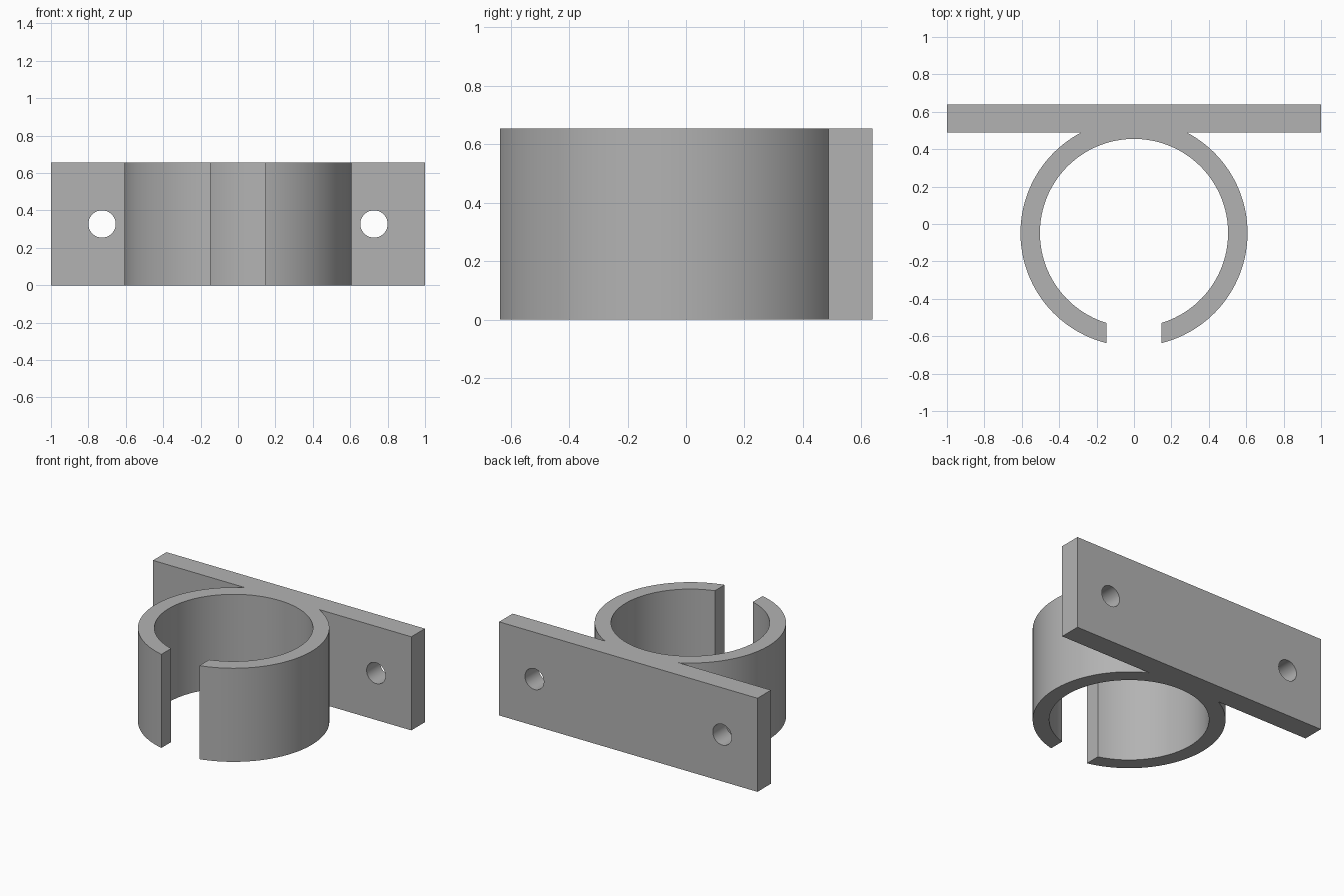
import bpy, bmesh, math

cube = bpy.data.objects.get("Cube")
if cube:
    bpy.data.objects.remove(cube, do_unlink=True)

HEIGHT, CENTRE_Y = 0.655, -0.048
OUTER, INNER, GAP = 0.607, 0.503, 0.147
PLATE_FRONT, PLATE_BACK = 0.488, 0.638
HOLE_X, HOLE_R = 0.727, 0.073

grey = bpy.data.materials.new("plain grey")
grey.use_nodes = True
colour = (0.45, 0.45, 0.45, 1)
grey.diffuse_color = colour
grey.node_tree.nodes["Principled BSDF"].inputs["Base Color"].default_value = colour


def arc(radius, start, end, steps):
    """Points on a circle about the clip axis, angles measured from +x."""
    angles = [start + (end - start) * i / steps for i in range(steps + 1)]
    return [(radius * math.cos(a), CENTRE_Y + radius * math.sin(a)) for a in angles]


# Clip outline: open ring merging into the flat mounting plate
join = math.asin((PLATE_FRONT - CENTRE_Y) / OUTER)
outer_tip = -math.pi / 2 + math.asin(GAP / OUTER)
inner_tip = -math.pi / 2 + math.asin(GAP / INNER)
right_outer = arc(OUTER, outer_tip, join, 48)
left_outer = [(-x, y) for x, y in reversed(right_outer)]
plate = [(1, PLATE_FRONT), (1, PLATE_BACK), (-1, PLATE_BACK), (-1, PLATE_FRONT)]
inner = arc(INNER, math.pi - inner_tip, inner_tip, 112)
outline = right_outer + plate + left_outer + inner

bm = bmesh.new()
base = bm.faces.new([bm.verts.new((x, y, 0)) for x, y in outline])
top = bmesh.ops.extrude_face_region(bm, geom=[base])["geom"]
bmesh.ops.translate(bm, vec=(0, 0, HEIGHT),
                    verts=[v for v in top if isinstance(v, bmesh.types.BMVert)])
bmesh.ops.recalc_face_normals(bm, faces=bm.faces)
mesh = bpy.data.meshes.new("pipe_clip")
bm.to_mesh(mesh)
bm.free()
clip = bpy.data.objects.new("pipe_clip", mesh)
bpy.context.collection.objects.link(clip)
mesh.materials.append(grey)

# Screw holes through the plate
for side, name in ((1, "left"), (-1, "right")):
    bpy.ops.mesh.primitive_cylinder_add(
        vertices=48, radius=HOLE_R, depth=0.4, rotation=(math.pi / 2, 0, 0),
        location=(side * HOLE_X, (PLATE_FRONT + PLATE_BACK) / 2, HEIGHT / 2))
    cutter = bpy.context.object
    cutter.name = name + "_screw_hole_cutter"
    cutter.data.materials.append(grey)
    cutter.hide_render = True
    cut = clip.modifiers.new(name + " screw hole", "BOOLEAN")
    cut.operation, cut.solver, cut.object = "DIFFERENCE", "EXACT", cutter
    bpy.ops.object.select_all(action="DESELECT")
    clip.select_set(True)
    bpy.context.view_layer.objects.active = clip
    bpy.ops.object.modifier_apply(modifier=cut.name)
    bpy.data.objects.remove(cutter, do_unlink=True)

# Smooth curved walls, crisp rims
bpy.ops.object.shade_smooth_by_angle(angle=math.radians(30))
